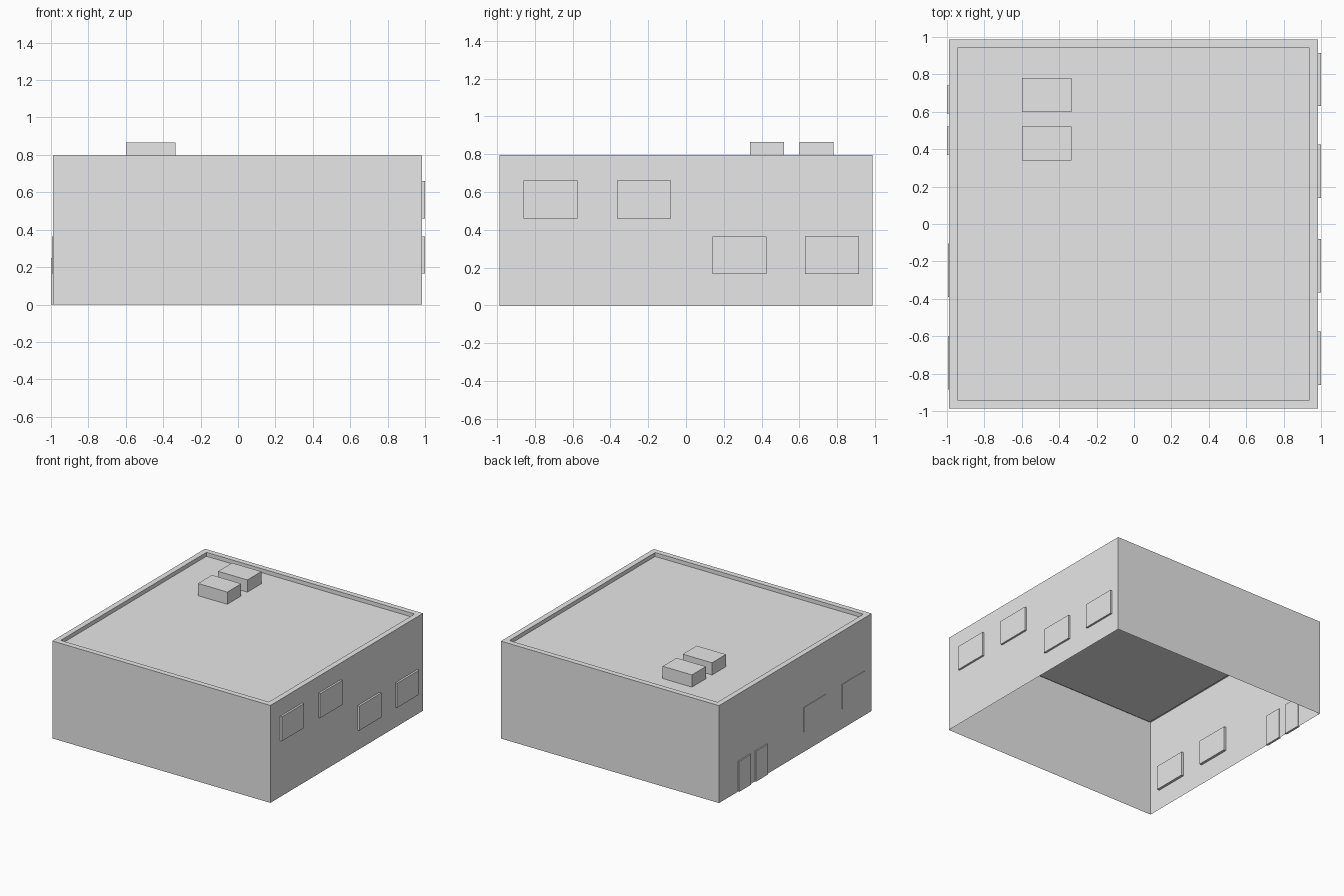
import bpy
import bmesh

# Remove the default cube
cube = bpy.data.objects.get("Cube")
if cube:
    bpy.data.objects.remove(cube, do_unlink=True)

# Single plain grey
grey = bpy.data.materials.new("plain grey")
grey.use_nodes = True
grey.diffuse_color = (0.8, 0.8, 0.8, 1)
grey.node_tree.nodes["Principled BSDF"].inputs["Base Color"].default_value = (0.8, 0.8, 0.8, 1)


def finish(name, bm):
    bmesh.ops.recalc_face_normals(bm, faces=bm.faces)
    mesh = bpy.data.meshes.new(name)
    bm.to_mesh(mesh)
    bm.free()
    mesh.materials.append(grey)
    obj = bpy.data.objects.new(name, mesh)
    bpy.context.collection.objects.link(obj)
    return obj


def box(name, low, high):
    bm = bmesh.new()
    bmesh.ops.create_cube(bm, size=1)
    for v in bm.verts:
        v.co = [(a + b) / 2 + c * (b - a) for a, b, c in zip(low, high, v.co)]
    return finish(name, bm)


# Building shell: thin walls open below, a parapet rim and a sunken roof
HALF, SHIFT, WALL_TOP, ROOF, RIM = 0.987, -0.003, 0.797, 0.765, 0.045
bm = bmesh.new()
rings = []
for inset, z in [(0, 0), (0, WALL_TOP), (RIM, WALL_TOP), (RIM, ROOF)]:
    h = HALF - inset
    rings.append([bm.verts.new((SHIFT + sx * h, sy * h, z))
                  for sx, sy in [(-1, -1), (1, -1), (1, 1), (-1, 1)]])
for lower, upper in zip(rings, rings[1:]):
    for i in range(4):
        j = (i + 1) % 4
        bm.faces.new((lower[i], lower[j], upper[j], upper[i]))
bm.faces.new(rings[-1])
shell = finish("building_shell", bm)
# The roof must face up
if shell.data.polygons[-1].normal.z < 0:
    shell.data.flip_normals()

# Rooftop units
for i, y in enumerate((0.34, 0.6)):
    box(f"rooftop_unit_{i + 1}", (-0.6, y, ROOF), (-0.335, y + 0.18, 0.865))

# Left side windows: upper pair in front, lower pair behind
for i, (y, z) in enumerate([(-0.86, 0.46), (-0.365, 0.46), (0.14, 0.165), (0.63, 0.165)]):
    box(f"left_window_{i + 1}", (0.972, y, z), (1.0, y + 0.285, z + 0.2))

# Right side windows
for i, y in enumerate((-0.885, -0.39)):
    box(f"right_window_{i + 1}", (-0.969, y, 0.165), (-0.995, y + 0.285, 0.365))

# Right side doors
for i, y in enumerate((0.37, 0.59)):
    box(f"right_door_{i + 1}", (-0.982, y, 0), (-1.0, y + 0.15, 0.25))
